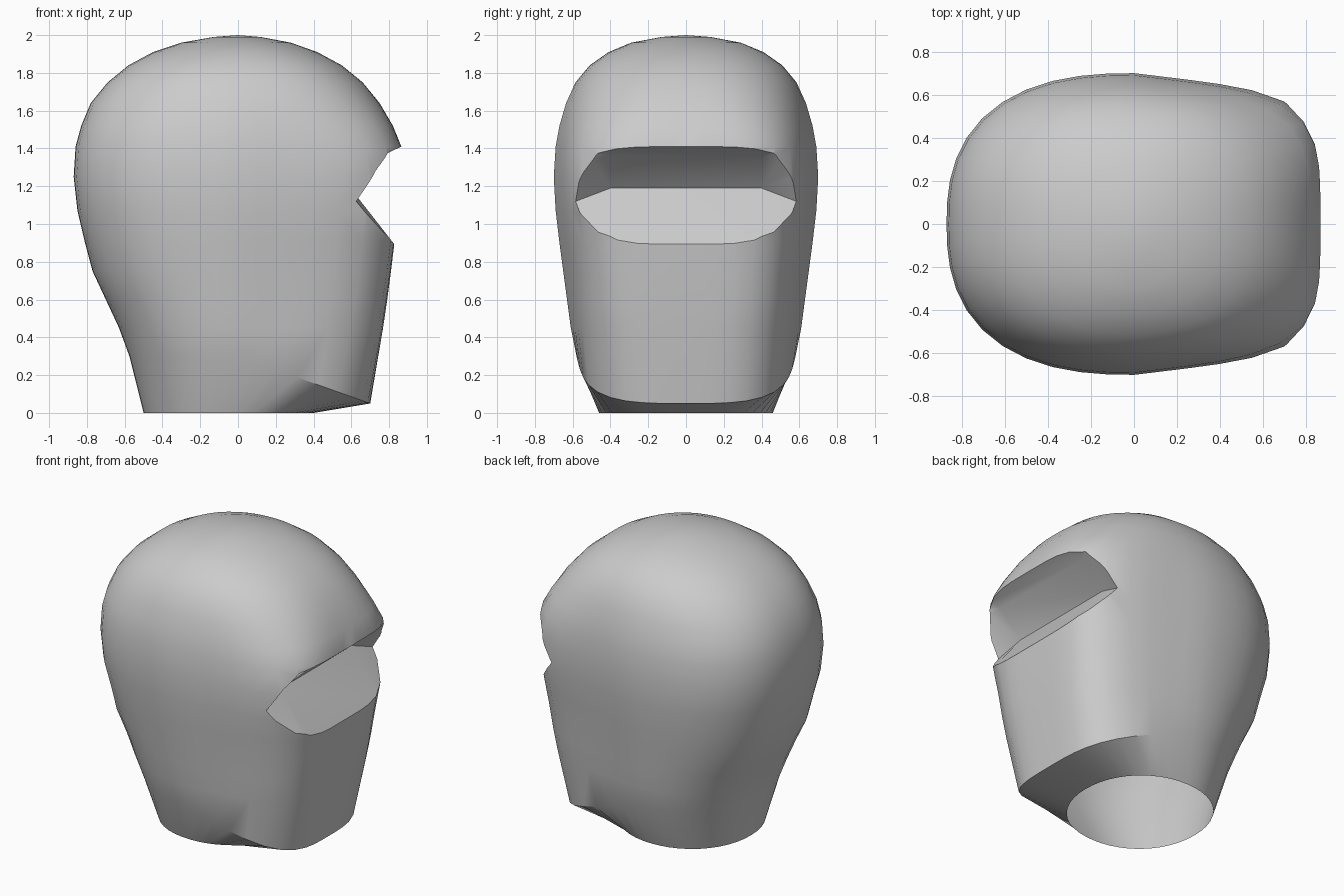
import bpy, bmesh, math

cube = bpy.data.objects.get("Cube")
if cube:
    bpy.data.objects.remove(cube, do_unlink=True)

SEGMENTS = 44

shell_grey = bpy.data.materials.new("shell grey")
shell_grey.use_nodes = True
colour = (0.6, 0.6, 0.6, 1)
shell_grey.diffuse_color = colour
shell_grey.node_tree.nodes["Principled BSDF"].inputs["Base Color"].default_value = colour


def make_object(name, bm):
    bmesh.ops.recalc_face_normals(bm, faces=bm.faces)
    mesh = bpy.data.meshes.new(name)
    bm.to_mesh(mesh)
    bm.free()
    obj = bpy.data.objects.new(name, mesh)
    bpy.context.collection.objects.link(obj)
    mesh.materials.append(shell_grey)
    return obj


def bridge(bm, rings):
    for low, high in zip(rings, rings[1:]):
        n = len(low)
        for i in range(n):
            j = (i + 1) % n
            bm.faces.new((low[i], low[j], high[j], high[i]))


def oval(back, front, half, blunt_back, blunt_front, taper):
    """Egg-shaped outline with its own bluntness at each end, narrowing to the front."""
    points = []
    for i in range(SEGMENTS):
        a = 2 * math.pi * i / SEGMENTS
        c, s = math.cos(a), math.sin(a)
        reach, p = (front, blunt_front) if c >= 0 else (-back, blunt_back)
        r = (abs(c) ** p + abs(s) ** p) ** (-1 / p)
        points.append((reach * r * c, half * r * s * (1 - taper * max(0, r * c))))
    return points


def jaw_height(x):
    return 0.05 + 0.25 * min(1, max(0, (0.7 - x) / 0.7))


# Head shell: height, back, front, half width, bluntness of back and front, taper
SECTIONS = [
    (0.45, -0.63, 0.768, 0.61, 2.3, 4.2, 0.12),
    (0.60, -0.70, 0.79, 0.63, 2.3, 4.4, 0.13),
    (0.75, -0.77, 0.81, 0.65, 2.4, 4.6, 0.15),
    (0.90, -0.81, 0.828, 0.67, 2.4, 4.8, 0.15),
    (1.07, -0.85, 0.85, 0.69, 2.5, 5, 0.15),
    (1.25, -0.87, 0.87, 0.70, 2.5, 5, 0.15),
    (1.41, -0.86, 0.865, 0.69, 2.5, 4.4, 0.15),
    (1.52, -0.83, 0.82, 0.67, 2.5, 3.6, 0.13),
    (1.64, -0.78, 0.75, 0.635, 2.4, 3, 0.1),
    (1.75, -0.69, 0.66, 0.585, 2.4, 2.6, 0.06),
    (1.84, -0.58, 0.55, 0.51, 2.3, 2.4, 0.03),
    (1.91, -0.45, 0.42, 0.41, 2.2, 2.2, 0),
    (1.96, -0.30, 0.28, 0.29, 2, 2, 0),
    (1.99, -0.13, 0.12, 0.13, 2, 2, 0),
]
bm = bmesh.new()
neck_outline = oval(-0.45, 0.45, 0.46, 2.1, 2.1, 0)
neck = [bm.verts.new((x - 0.05, y, 0)) for x, y in neck_outline]
jaw_outline = oval(-0.575, 0.7, 0.58, 2.2, 3.5, 0.1)
jaw = [bm.verts.new((x, y, jaw_height(x))) for x, y in jaw_outline]
rings = [neck, jaw]
for z, *shape in SECTIONS:
    rings.append([bm.verts.new((x, y, z)) for x, y in oval(*shape)])
bridge(bm, rings)
crown = bm.verts.new((0, 0, 2))
top = rings[-1]
for i in range(SEGMENTS):
    bm.faces.new((top[i], top[(i + 1) % SEGMENTS], crown))
bm.faces.new(neck)
head = make_object("head_shell", bm)

# Wedge that carves the eye recess, narrowing towards both ends
MIDDLE = ((0.595, 1.19), (0.76, 1.36), 0.89)
END = ((0.63, 1.11), (0.79, 1.32), 0.82)
bm = bmesh.new()
rings = []
for y, (apex, ceiling, lip) in [(-0.61, END), (-0.4, MIDDLE), (0.4, MIDDLE), (0.61, END)]:
    outline = [apex, ceiling, (0.865, 1.41), (1.2, 1.6), (1.2, lip - 0.46), (0.83, lip)]
    rings.append([bm.verts.new((x, y, z)) for x, z in outline])
bridge(bm, rings)
bm.faces.new(rings[0])
bm.faces.new(rings[-1])
bmesh.ops.triangulate(bm, faces=bm.faces)
cutter = make_object("recess_cutter", bm)
cutter.hide_render = True

bpy.ops.object.select_all(action="DESELECT")
head.select_set(True)
bpy.context.view_layer.objects.active = head
cut = head.modifiers.new("eye recess", "BOOLEAN")
cut.operation = "DIFFERENCE"
cut.solver = "EXACT"
cut.object = cutter
bpy.ops.object.modifier_apply(modifier=cut.name)
bpy.data.objects.remove(cutter, do_unlink=True)

# Open the neck
bm = bmesh.new()
bm.from_mesh(head.data)
floor = [f for f in bm.faces if all(v.co.z < 0.001 for v in f.verts)]
bmesh.ops.delete(bm, geom=floor, context="FACES")
bm.to_mesh(head.data)
bm.free()
bpy.ops.object.shade_smooth_by_angle(angle=math.radians(32))
